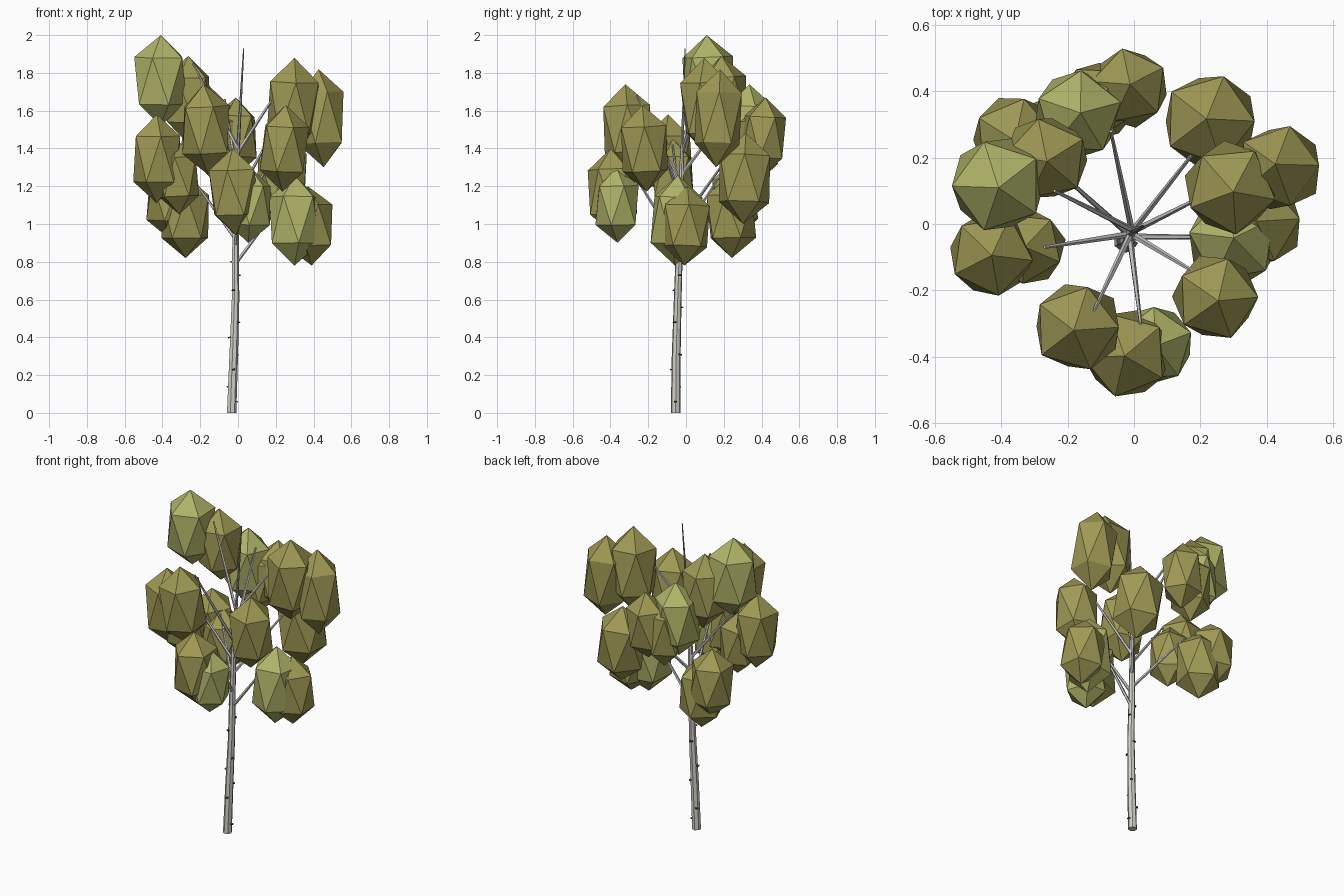
import bpy, bmesh, math, random
from mathutils import Vector, Matrix

if "Cube" in bpy.data.objects:
    bpy.data.objects.remove(bpy.data.objects["Cube"])

random.seed(4)


def material(name, rgb):
    m = bpy.data.materials.new(name)
    m.diffuse_color = (*rgb, 1)
    m.use_nodes = True
    m.node_tree.nodes["Principled BSDF"].inputs["Base Color"].default_value = m.diffuse_color
    return m


BARK = material("pale_bark", (0.66, 0.65, 0.59))
BRANCH = material("branch_grey", (0.56, 0.56, 0.54))
TIP = material("tip_grey", (0.36, 0.36, 0.36))
DARK = material("dark_bark", (0.07, 0.07, 0.07))
OLIVE = material("olive_leaves", (0.35, 0.32, 0.09))
LIGHT = material("light_leaves", (0.44, 0.46, 0.14))


def finish(bm, name, mat):
    me = bpy.data.meshes.new(name)
    bm.to_mesh(me)
    bm.free()
    me.materials.append(mat)
    ob = bpy.data.objects.new(name, me)
    bpy.context.collection.objects.link(ob)
    return ob


def tube(name, points, radii, sides, mat):
    """Faceted tapering tube through the given points."""
    bm = bmesh.new()
    pts = [Vector(p) for p in points]
    rings = []
    for i, (p, r) in enumerate(zip(pts, radii)):
        d = pts[min(i + 1, len(pts) - 1)] - pts[max(i - 1, 0)]
        q = Vector((0, 0, 1)).rotation_difference(d)
        if i == 0 and p.z == 0:
            q.identity()
        rings.append([bm.verts.new(p + q @ Vector((r * math.cos(a), r * math.sin(a), 0)))
                      for a in (2 * math.pi * k / sides for k in range(sides))])
    for a, b in zip(rings, rings[1:]):
        for k in range(sides):
            n = (k + 1) % sides
            bm.faces.new((a[k], a[n], b[n], b[k]))
    bm.faces.new(rings[0][::-1])
    bm.faces.new(rings[-1])
    return finish(bm, name, mat)


# trunk: leaning slightly, pale below and grey at the tip
TRUNK = [(-0.035, -0.055, 0, 0.026), (-0.024, -0.052, 0.3, 0.024),
         (-0.014, -0.044, 0.6, 0.021), (-0.014, -0.036, 0.85, 0.019),
         (-0.01, -0.028, 1.15, 0.015), (0.0, -0.02, 1.4, 0.010),
         (0.03, -0.005, 1.93, 0.003)]
tube("trunk", [t[:3] for t in TRUNK[:6]], [t[3] for t in TRUNK[:6]], 7, BARK)
tube("trunk_tip", [t[:3] for t in TRUNK[5:]], [t[3] for t in TRUNK[5:]], 6, TIP)


def trunk_at(z):
    for a, b in zip(TRUNK, TRUNK[1:]):
        if z <= b[2]:
            f = (z - a[2]) / (b[2] - a[2])
            return Vector(a).lerp(Vector(b), f)


# branches: start height on trunk, tip
BRANCHES = [(0.79, (0.27, -0.04, 1.17)), (0.88, (0.02, -0.30, 1.30)),
            (0.92, (-0.24, 0.17, 1.24)), (1.00, (0.20, 0.24, 1.38)),
            (1.08, (-0.27, -0.07, 1.42)), (1.13, (0.19, -0.15, 1.50)),
            (1.20, (-0.12, -0.26, 1.68)), (1.26, (-0.07, 0.28, 1.66)),
            (1.38, (0.22, 0.09, 1.72)), (1.40, (-0.24, 0.10, 1.85))]
for i, (z, tip) in enumerate(BRANCHES):
    base = Vector(trunk_at(z)[:3])
    tube(f"branch_{i + 1}", [base, base.lerp(Vector(tip), 0.5), tip],
         [0.010, 0.008, 0.005], 5, BRANCH)

# short dark bark marks hugging the trunk
bm = bmesh.new()
for i, z in enumerate((0.06, 0.14, 0.23, 0.31, 0.40, 0.48, 0.56, 0.65, 0.73, 0.80)):
    t = trunk_at(z)
    m = (Matrix.Translation(t[:3]) @ Matrix.Rotation(i * 2.4, 4, 'Z')
         @ Matrix.Translation((t[3], 0, 0)) @ Matrix.Rotation(0.25, 4, 'Y')
         @ Matrix.Diagonal((0.016, 0.016, 0.006, 1)))
    bmesh.ops.create_cube(bm, size=1, matrix=m)
finish(bm, "bark_marks", DARK)

# leaf clumps: x, y, z, horizontal radius, half height, light?
CLUMPS = [(0.23, 0.31, 1.24, 0.145, 0.24, 0), (0.44, 0.17, 1.56, 0.13, 0.26, 0),
          (0.29, 0.11, 1.62, 0.14, 0.26, 0), (0.30, -0.05, 1.02, 0.14, 0.24, 1),
          (0.38, 0.00, 0.99, 0.13, 0.21, 0), (0.245, -0.22, 1.40, 0.13, 0.23, 0),
          (-0.02, -0.39, 1.17, 0.135, 0.23, 0), (0.06, -0.365, 1.10, 0.12, 0.20, 1),
          (-0.17, -0.31, 1.50, 0.135, 0.24, 0), (-0.43, -0.09, 1.345, 0.13, 0.235, 0),
          (-0.32, -0.07, 1.25, 0.115, 0.20, 0), (-0.41, 0.12, 1.76, 0.145, 0.24, 1),
          (-0.265, 0.20, 1.66, 0.13, 0.23, 0), (-0.36, 0.26, 1.13, 0.13, 0.21, 0),
          (-0.28, 0.24, 1.04, 0.135, 0.22, 0), (-0.17, 0.33, 1.51, 0.135, 0.23, 1),
          (-0.015, 0.41, 1.46, 0.12, 0.21, 0), (-0.11, 0.37, 1.43, 0.12, 0.22, 0)]
for i, (x, y, z, r, h, light) in enumerate(CLUMPS):
    bm = bmesh.new()
    m = (Matrix.Translation((x, y, z))
         @ Matrix.Rotation(random.uniform(-0.06, 0.06), 4, 'X')
         @ Matrix.Rotation(random.uniform(-0.06, 0.06), 4, 'Y')
         @ Matrix.Diagonal((r * 1.08, r * 1.08, h, 1))
         @ Matrix.Rotation(random.uniform(0, 6.28), 4, 'Z'))
    bmesh.ops.create_icosphere(bm, subdivisions=1, radius=1)
    for v in bm.verts:  # fuller shoulders
        if abs(v.co.z) < 0.9:
            v.co.z *= 1.15
    bmesh.ops.transform(bm, matrix=m, verts=bm.verts)
    finish(bm, f"leaf_clump_{i + 1}", LIGHT if light else OLIVE)
